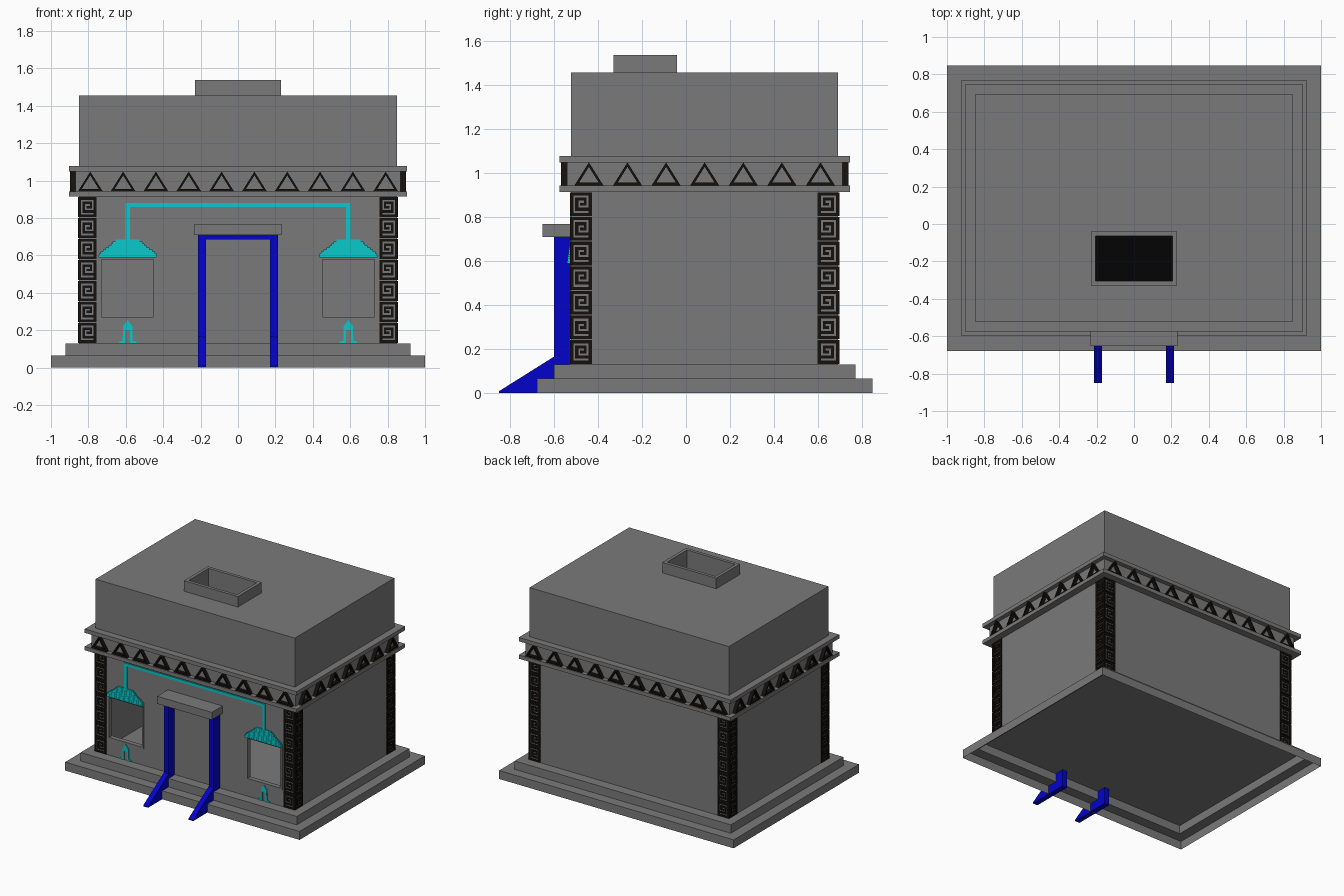
import bpy, bmesh

if "Cube" in bpy.data.objects:
    bpy.data.objects.remove(bpy.data.objects["Cube"])

X, Y0, Y1 = 0.85, -0.522, 0.692         # outer faces of the walls
YC = (Y0 + Y1) / 2


def material(name, rgb):
    m = bpy.data.materials.new(name)
    m.diffuse_color = (*rgb, 1)
    m.use_nodes = True
    m.node_tree.nodes["Principled BSDF"].inputs["Base Color"].default_value = m.diffuse_color
    return m


STONE = material("stone", (0.195, 0.195, 0.195))
BLUE = material("blue", (0.001, 0.001, 0.6))
TEAL = material("teal", (0.003, 0.58, 0.6))
DARK = material("dark", (0.007, 0.005, 0.0035))
BLACK = material("black", (0.001, 0.001, 0.001))


def finish(name, bm, mat=STONE):
    bmesh.ops.recalc_face_normals(bm, faces=bm.faces)
    me = bpy.data.meshes.new(name)
    bm.to_mesh(me)
    bm.free()
    ob = bpy.data.objects.new(name, me)
    bpy.context.collection.objects.link(ob)
    me.materials.append(mat)
    return ob


def prism(bm, front, back):
    """Solid between two matching outlines."""
    a = [bm.verts.new(p) for p in front]
    b = [bm.verts.new(p) for p in back]
    bm.faces.new(a)
    bm.faces.new(b[::-1])
    for i in range(len(a)):
        j = (i + 1) % len(a)
        bm.faces.new((a[i], b[i], b[j], a[j]))


def box(bm, x0, x1, y0, y1, z0, z1):
    base = [(x0, y0), (x1, y0), (x1, y1), (x0, y1)]
    prism(bm, [(x, y, z0) for x, y in base], [(x, y, z1) for x, y in base])


def box_object(name, *dims, mat=STONE):
    bm = bmesh.new()
    box(bm, *dims)
    return finish(name, bm, mat)


def on_wall(side, u, d, z):
    """Point at u along a wall, d out from it, at height z."""
    return {"front": (u, Y0 - d, z), "back": (u, Y1 + d, z),
            "right": (X + d, u, z), "left": (-X - d, u, z)}[side]


def relief(bm, side, pts, d0, d1):
    prism(bm, [on_wall(side, u, d0, z) for u, z in pts],
          [on_wall(side, u, d1, z) for u, z in pts])


def rect(u0, u1, z0, z1):
    return [(u0, z0), (u1, z0), (u1, z1), (u0, z1)]


def rect_loft(name, x, y0, y1, profile, cap=False):
    """Sweep an (offset, z) profile around a rectangle."""
    bm = bmesh.new()
    rings = [[bm.verts.new(p) for p in ((-x - o, y0 - o, z), (x + o, y0 - o, z),
                                        (x + o, y1 + o, z), (-x - o, y1 + o, z))]
             for o, z in profile]
    for r, s in zip(rings, rings[1:]):
        for i in range(4):
            j = (i + 1) % 4
            bm.faces.new((r[i], r[j], s[j], s[i]))
    if cap:
        bm.faces.new(rings[-1])
    return finish(name, bm)


# Stepped base, open underneath
rect_loft("stepped_base", 0.922, -0.60, 0.77,
          [(0.078, 0), (0.078, 0.065), (0, 0.065), (0, 0.13)], cap=True)

# Hollow walls and roof, with window and chimney openings cut out
walls = box_object("walls", -X, X, Y0, Y1, 0.13, 1.456)
cuts = [(-X + 0.03, X - 0.03, Y0 + 0.03, Y1 - 0.03, 0.1, 1.43),
        (-0.73, -0.45, -0.6, -0.4, 0.27, 0.58),
        (0.45, 0.73, -0.6, -0.4, 0.27, 0.58),
        (-0.205, 0.205, -0.305, -0.065, 1.4, 1.6)]
bpy.context.view_layer.objects.active = walls
for c in cuts:
    cutter = box_object("cutter", *c)
    cutter.hide_render = True
    mod = walls.modifiers.new("opening", "BOOLEAN")
    mod.operation, mod.solver, mod.object = "DIFFERENCE", "EXACT", cutter
    bpy.ops.object.modifier_apply(modifier=mod.name)
    bpy.data.objects.remove(cutter)

# Chimney rim and shaft with a black bottom
rect_loft("chimney", 0.23, -0.33, -0.04,
          [(0, 1.456), (0, 1.537), (-0.025, 1.537), (-0.025, 1.35)])
box_object("chimney_bottom", -0.206, 0.206, -0.306, -0.064, 1.34, 1.352, mat=BLACK)

# Cornice: two ledges with a recessed band between
rect_loft("cornice", X, Y0, Y1,
          [(0, 0.914), (0.054, 0.914), (0.054, 0.943), (0.02, 0.943),
           (0.02, 1.048), (0.054, 1.048), (0.054, 1.078), (0, 1.078)])

# Triangle frieze
bm = bmesh.new()
for side, n, mid in (("front", 10, 0), ("back", 10, 0), ("right", 7, YC), ("left", 7, YC)):
    for i in range(n):
        u = mid + (i - (n - 1) / 2) * 0.1755
        outer = [(u - 0.066, 0.943), (u + 0.066, 0.943), (u, 1.048)]
        inner = [(u - 0.045, 0.956), (u + 0.045, 0.956), (u, 1.028)]
        for k in range(3):
            m = (k + 1) % 3
            relief(bm, side, [outer[k], outer[m], inner[m], inner[k]], 0.02, 0.047)
finish("triangle_frieze", bm, DARK)

# Corner pillar tile: dark square with a spiral groove, as rows of solid strips
SPIRAL = [(0.6, -0.62), (-0.6, -0.62), (-0.6, 0.62), (0.6, 0.62),
          (0.6, -0.2), (-0.15, -0.2), (-0.15, 0.2), (0.2, 0.2)]
G = 0.085
grooves = [(min(a, p) - G, max(a, p) + G, min(b, q) - G, max(b, q) + G)
           for (a, b), (p, q) in zip(SPIRAL, SPIRAL[1:])]
us = sorted({-1, 1} | {round(v, 4) for g in grooves for v in g[:2]})
zs = sorted({-0.96, 0.96} | {round(v, 4) for g in grooves for v in g[2:]})
strips = []
for z0, z1 in zip(zs, zs[1:]):
    start = None
    for u0, u1 in zip(us, us[1:]):
        u, z = (u0 + u1) / 2, (z0 + z1) / 2
        cut = any(g[0] < u < g[1] and g[2] < z < g[3] for g in grooves)
        if not cut and start is None:
            start = u0
        if start is not None and (cut or u1 == us[-1]):
            strips.append((start, u0 if cut else u1, z0, z1))
            start = None

# Seven tiles on both faces of every corner
bm = bmesh.new()
pitch, half, depth = 0.784 / 7, 0.05, 0.006
for side in ("front", "back", "right", "left"):
    lo, hi = (-X, X) if side in ("front", "back") else (Y0, Y1)
    for c, flip in ((lo + half - depth, 1), (hi - half + depth, -1)):
        for i in range(7):
            z = 0.13 + (i + 0.5) * pitch
            for u0, u1, z0, z1 in strips:
                relief(bm, side, rect(c + flip * u0 * half, c + flip * u1 * half,
                                      z + z0 * 0.056, z + z1 * 0.056), 0, depth)
finish("pillar_tiles", bm, DARK)

# Windows: thin frame, stepped hood, pipe and small stand below
frames, hoods, stands, pipe = (bmesh.new() for _ in range(4))
HOOD = [0.155, 0.153, 0.146, 0.133, 0.118, 0.102, 0.09, 0.08, 0.064]
STAND = [(0, 0.255), (0.01, 0.24), (0.025, 0.222), (0.025, 0.2), (0.027, 0.144),
         (0.047, 0.14), (0.047, 0.132), (0.013, 0.132), (0.013, 0.2), (0, 0.2)]
for s in (-1, 1):
    c = s * 0.59
    for r in (rect(c - 0.153, c - 0.139, 0.257, 0.59), rect(c + 0.139, c + 0.153, 0.257, 0.59),
              rect(c - 0.139, c + 0.139, 0.257, 0.27), rect(c - 0.139, c + 0.139, 0.578, 0.59)):
        relief(frames, "front", r, -0.03, 0.006)
    for i, h in enumerate(HOOD):
        z = 0.589 + i * 0.0106
        relief(hoods, "front", rect(c - h, c + h, z, z + 0.0106), 0, 0.019 - i * 0.0015)
    for m in (-1, 1):
        relief(stands, "front", [(c + m * a, z) for a, z in STAND], 0, 0.007)
    relief(pipe, "front", rect(c - 0.012, c + 0.012, 0.68, 0.858), 0, 0.006)
relief(pipe, "front", rect(-0.602, 0.602, 0.858, 0.88), 0, 0.006)
finish("window_frames", frames)
finish("window_hoods", hoods, TEAL)
finish("window_stands", stands, TEAL)
finish("hood_pipe", pipe, TEAL)

# Doorway: posts running down into sloped ramps, head beam, grey lintel
POST = [(-0.525, 0.71), (-0.6, 0.71), (-0.6, 0.165), (-0.85, 0.008),
        (-0.85, 0.0), (-0.525, 0.0)]
bm = bmesh.new()
for x0, x1 in ((-0.213, -0.172), (0.172, 0.213)):
    prism(bm, [(x0, y, z) for y, z in POST], [(x1, y, z) for y, z in POST])
box(bm, -0.172, 0.172, -0.6, Y0, 0.685, 0.71)
finish("door_posts", bm, BLUE)
box_object("door_lintel", -0.233, 0.233, -0.652, Y0, 0.71, 0.768)
